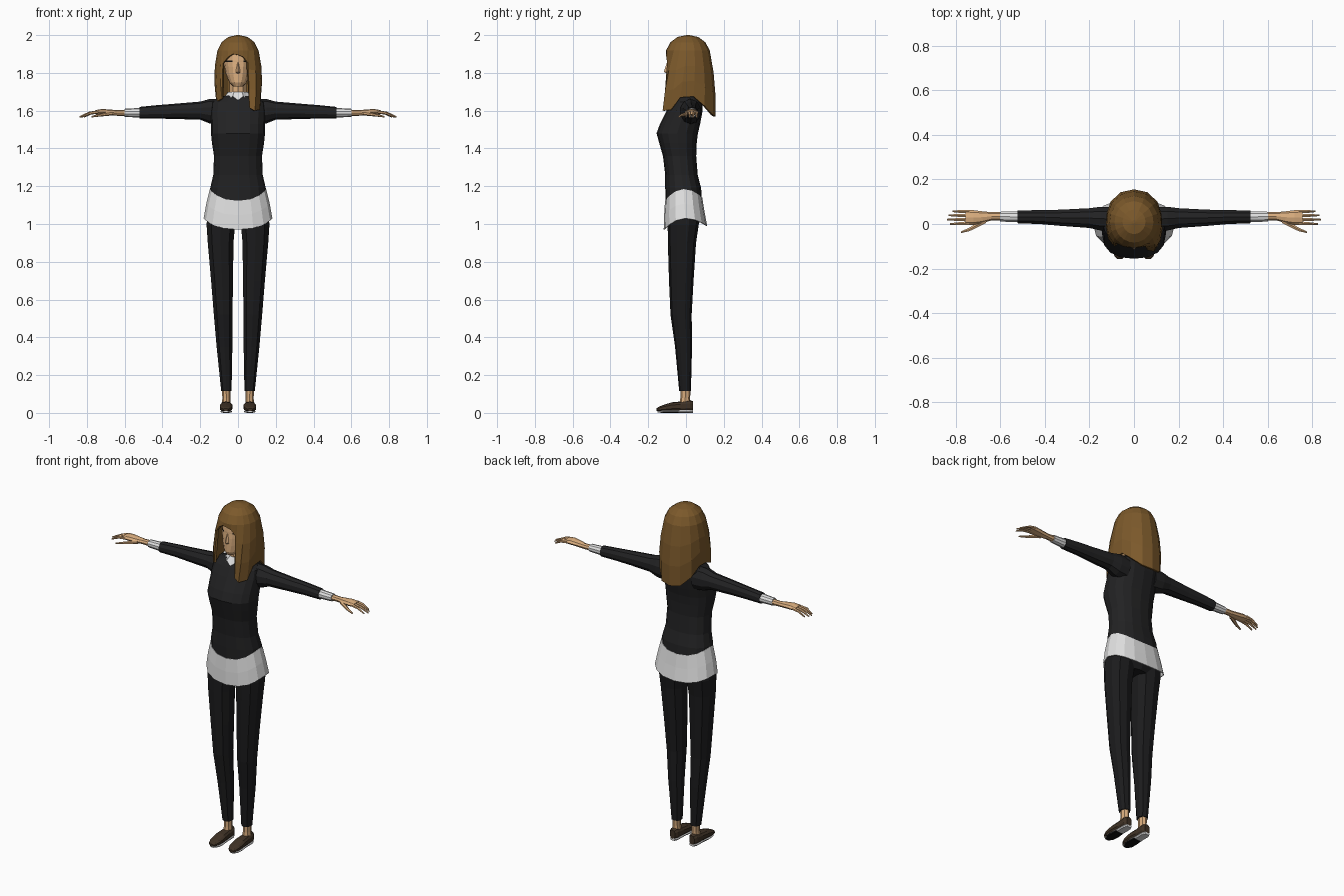
import bpy, bmesh, math
from mathutils import Vector


def material(name, rgb):
    m = bpy.data.materials.new(name)
    m.diffuse_color = (*rgb, 1)
    return m


BLACK = material("black knit", (0.016, 0.016, 0.017))
TROUSER = material("black trouser cloth", (0.011, 0.011, 0.012))
WHITE = material("white cotton", (0.75, 0.75, 0.75))
SKIN = material("skin", (0.70, 0.42, 0.21))
HAIR = material("brown hair", (0.20, 0.10, 0.024))
SHOE = material("brown leather", (0.05, 0.032, 0.019))
DARK = material("eye black", (0.005, 0.005, 0.005))


def ring(axis, pos, a0, a1, b0, b1, n, power=1.0):
    """Oval cross-section inside a rectangle, square to one axis."""
    pts = []
    for i in range(n):
        t = 2 * math.pi * i / n
        s, c = math.sin(t), -math.cos(t)
        s = math.copysign(abs(s) ** power, s)
        c = math.copysign(abs(c) ** power, c)
        a = (a0 + a1) / 2 + (a1 - a0) / 2 * s
        b = (b0 + b1) / 2 + (b1 - b0) / 2 * c
        pts.append({'x': (pos, a, b), 'y': (a, pos, b), 'z': (a, b, pos)}[axis])
    return pts


def skin_rings(name, rings, mats, caps=True, mirror=False, thick=0, rule=None):
    """Join rings of points into one flat-shaded surface."""
    bm = bmesh.new()
    rows = [[bm.verts.new(p) for p in r] for r in rings]
    n = len(rows[0])
    for lo, hi in zip(rows, rows[1:]):
        for i in range(n):
            j = (i + 1) % n
            bm.faces.new((lo[i], lo[j], hi[j], hi[i]))
    if caps:
        bm.faces.new(rows[0])
        bm.faces.new(rows[-1])
    bmesh.ops.remove_doubles(bm, verts=bm.verts, dist=0.0002)
    bmesh.ops.recalc_face_normals(bm, faces=bm.faces)
    if rule:
        for f in bm.faces:
            f.material_index = rule(f)
    me = bpy.data.meshes.new(name)
    bm.to_mesh(me)
    bm.free()
    for m in mats:
        me.materials.append(m)
    ob = bpy.data.objects.new(name, me)
    bpy.context.collection.objects.link(ob)
    if mirror:
        ob.modifiers.new("mirror", 'MIRROR').use_mirror_merge = False
    if thick:
        mod = ob.modifiers.new("thickness", 'SOLIDIFY')
        mod.thickness = thick
        mod.offset = -1
    return ob


def loft(name, axis, specs, n, mats, power=1.0, **kw):
    return skin_rings(name, [ring(axis, *s, n, power) for s in specs], mats, **kw)


def body(rows):
    """(z, half width, front y, back y) to ring specs."""
    return [(z, -w, w, f, b) for z, w, f, b in rows]


# jumper body
loft("jumper", 'z', body([
    (1.12, .150, -.108, .085), (1.19, .147, -.110, .080), (1.26, .131, -.110, .062),
    (1.36, .127, -.122, .054), (1.43, .138, -.142, .057), (1.48, .143, -.156, .063),
    (1.53, .143, -.138, .075), (1.60, .145, -.102, .088), (1.645, .140, -.078, .088),
    (1.668, .105, -.062, .082), (1.680, .065, -.052, .070)]), 16, [BLACK], power=.85)

# shirt tail below the jumper, dipping at front and back
tail = []
for k, (w, f, b) in enumerate([(.149, -.111, .086), (.168, -.116, .098), (.182, -.118, .112)]):
    row = []
    for x, y, _ in ring('z', 0, -w, w, f, b, 16, .85):
        d = abs((y - (f + b) / 2) / ((b - f) / 2)) ** 2
        top = 1.185 - (.062 if y < 0 else .045) * d
        low = 1.03 - (.06 if y < 0 else .04) * d
        row.append((x, y, top + (low - top) * k / 2))
    tail.append(row)
skin_rings("shirt_tail", tail, [WHITE], caps=False, thick=.005)

# shirt collar with a notched lower edge
collar = [ring('z', 1.70, -.054, .054, -.048, .052, 16), ring('z', 1.655, -.074, .074, -.072, .078, 16)]
collar[1] = [(x, y, z + .022 * (i % 2)) for i, (x, y, z) in enumerate(collar[1])]
skin_rings("shirt_collar", collar, [WHITE], caps=False, thick=.004)

# trousers
loft("hips", 'z', body([(.985, .10, -.07, .06), (1.02, .160, -.093, .075),
                        (1.10, .150, -.098, .080), (1.16, .135, -.095, .070)]), 12, [TROUSER])
loft("trouser_leg", 'z', [
    (.115, .033, .090, -.036, .026), (.35, .028, .115, -.058, .032), (.52, .027, .130, -.082, .030),
    (.70, .024, .145, -.090, .040), (.90, .021, .163, -.096, .053), (1.00, .012, .170, -.097, .068),
    (1.06, .004, .160, -.095, .072)], 10, [TROUSER], power=.85, mirror=True)

# ankles and shoes
loft("ankle", 'z', [(.03, .040, .085, -.035, .024), (.08, .041, .083, -.030, .022),
                    (.13, .040, .085, -.030, .024)], 8, [SKIN], mirror=True)
loft("shoe", 'y', [
    (.036, .046, .080, .010, .062), (.020, .036, .090, .008, .068), (-.030, .033, .093, .008, .060),
    (-.075, .028, .097, .008, .056), (-.120, .030, .097, .008, .042), (-.145, .040, .088, .008, .032),
    (-.156, .052, .076, .010, .024)], 10, [SHOE], power=.75, mirror=True)
loft("shoe_sole", 'y', [
    (.036, .048, .078, 0, .016), (.018, .038, .088, 0, .016), (-.040, .037, .089, 0, .016),
    (-.090, .031, .094, 0, .014), (-.125, .035, .092, 0, .013), (-.150, .052, .076, .002, .012)],
    8, [WHITE, DARK], power=.5, mirror=True,
    rule=lambda f: 1 if f.normal.z < -.5 and f.calc_center_median().y < -.02 else 0)

# sleeves, cuffs and hands
loft("sleeve", 'x', [
    (.09, -.035, .080, 1.525, 1.664), (.15, -.032, .080, 1.532, 1.662), (.20, -.020, .073, 1.552, 1.648),
    (.33, -.010, .066, 1.556, 1.637), (.42, -.002, .064, 1.558, 1.630), (.522, .002, .062, 1.558, 1.620)],
    10, [BLACK], mirror=True)
loft("shirt_cuff", 'x', [(.51, .006, .058, 1.563, 1.615), (.60, .010, .056, 1.567, 1.610)],
     10, [WHITE], mirror=True)
loft("palm", 'x', [
    (.59, .016, .053, 1.571, 1.605), (.64, .016, .053, 1.573, 1.603), (.68, .004, .057, 1.575, 1.606),
    (.72, -.004, .062, 1.577, 1.609), (.755, -.004, .063, 1.580, 1.603)], 8, [SKIN], mirror=True)
for k, (y, tip_y, tip) in enumerate([(.055, .057, .815), (.038, .039, .832), (.020, .020, .838), (.004, .000, .825)]):
    rows = []
    for t, r, z in [(0, .009, 1.593), (.5, .0075, 1.587), (1, .004, 1.567)]:
        cy, x = y + (tip_y - y) * t, .74 + (tip - .74) * t
        rows.append((x, cy - r, cy + r, z - r, z + r))
    loft(f"finger_{k + 1}", 'x', rows, 6, [SKIN], mirror=True)
loft("thumb", 'x', [(.665, .002, .026, 1.575, 1.597), (.705, -.018, .006, 1.571, 1.589),
                    (.740, -.034, -.016, 1.568, 1.582), (.775, -.041, -.032, 1.564, 1.572)],
     6, [SKIN], mirror=True)

# neck, head with eye slits cut in as a thin band, and nose
loft("neck", 'z', body([(1.64, .058, -.052, .055), (1.69, .046, -.044, .048), (1.79, .046, -.045, .050)]), 10, [SKIN])


def eye_rule(f):
    c = f.calc_center_median()
    return 1 if 1.857 < c.z < 1.866 and .02 < abs(c.x) < .062 and c.y < -.03 else 0


loft("head", 'z', body([
    (1.728, .024, -.092, -.030), (1.750, .046, -.103, .020), (1.790, .064, -.103, .065),
    (1.830, .072, -.102, .085), (1.857, .076, -.099, .095), (1.866, .076, -.099, .096),
    (1.910, .075, -.094, .095), (1.945, .058, -.070, .080)]), 16, [SKIN, DARK], rule=eye_rule)
loft("nose", 'z', body([(1.798, .010, -.106, -.09), (1.806, .011, -.117, -.09), (1.855, .005, -.101, -.09)]), 4, [SKIN])

# hair: strands run from the crown over the dome to a tip (angle from front, tip x, y, z)
strands = [
    (0, .000, -.106, 1.895), (14, .028, -.104, 1.885), (27, .052, -.100, 1.855), (31, .060, -.118, 1.615),
    (50, .090, -.124, 1.600), (68, .116, -.080, 1.605), (88, .121, -.030, 1.670), (108, .118, .040, 1.675),
    (130, .104, .098, 1.625), (155, .060, .142, 1.578), (180, .000, .155, 1.570), (205, -.060, .142, 1.578),
    (230, -.104, .098, 1.625), (252, -.118, .040, 1.675), (272, -.118, -.020, 1.672), (292, -.110, -.075, 1.650),
    (308, -.085, -.102, 1.665), (314, -.080, -.086, 1.850), (330, -.052, -.100, 1.885), (346, -.027, -.105, 1.900)]
rows = []
for z, s in [(2.0, .06), (1.990, .45), (1.962, .76), (1.918, .95)]:
    rows.append([(.115 * s * math.sin(math.radians(a)),
                  .010 - .122 * s * math.cos(math.radians(a)), z) for a, *_ in strands])
for t in (.33, .66, 1):
    row = []
    for p, (a, x, y, z) in zip(rows[3], strands):
        q = Vector(p).lerp(Vector((x, y, z)), t)
        swell = .012 * math.sin(math.pi * t) if 40 < a < 320 and z < 1.8 else 0
        q += Vector((math.sin(math.radians(a)), -math.cos(math.radians(a)), 0)) * swell
        row.append(tuple(q))
    rows.append(row)
# close the crown with a fan collapsed to one point
rows.insert(0, [(0, .01, 2.0)] * len(strands))
bm = bmesh.new()
crown = bm.verts.new(rows[0][0])
grid = [[bm.verts.new(p) for p in r] for r in rows[1:]]
n = len(strands)
for i in range(n):
    j = (i + 1) % n
    bm.faces.new((crown, grid[0][i], grid[0][j]))
    for up, low in zip(grid, grid[1:]):
        bm.faces.new((up[i], low[i], low[j], up[j]))
bmesh.ops.recalc_face_normals(bm, faces=bm.faces)
if sum(f.normal.z for f in crown.link_faces) < 0:
    bmesh.ops.reverse_faces(bm, faces=bm.faces)
me = bpy.data.meshes.new("hair")
bm.to_mesh(me)
bm.free()
me.materials.append(HAIR)
hair = bpy.data.objects.new("hair", me)
bpy.context.collection.objects.link(hair)
mod = hair.modifiers.new("thickness", 'SOLIDIFY')
mod.thickness, mod.offset = .012, -1
